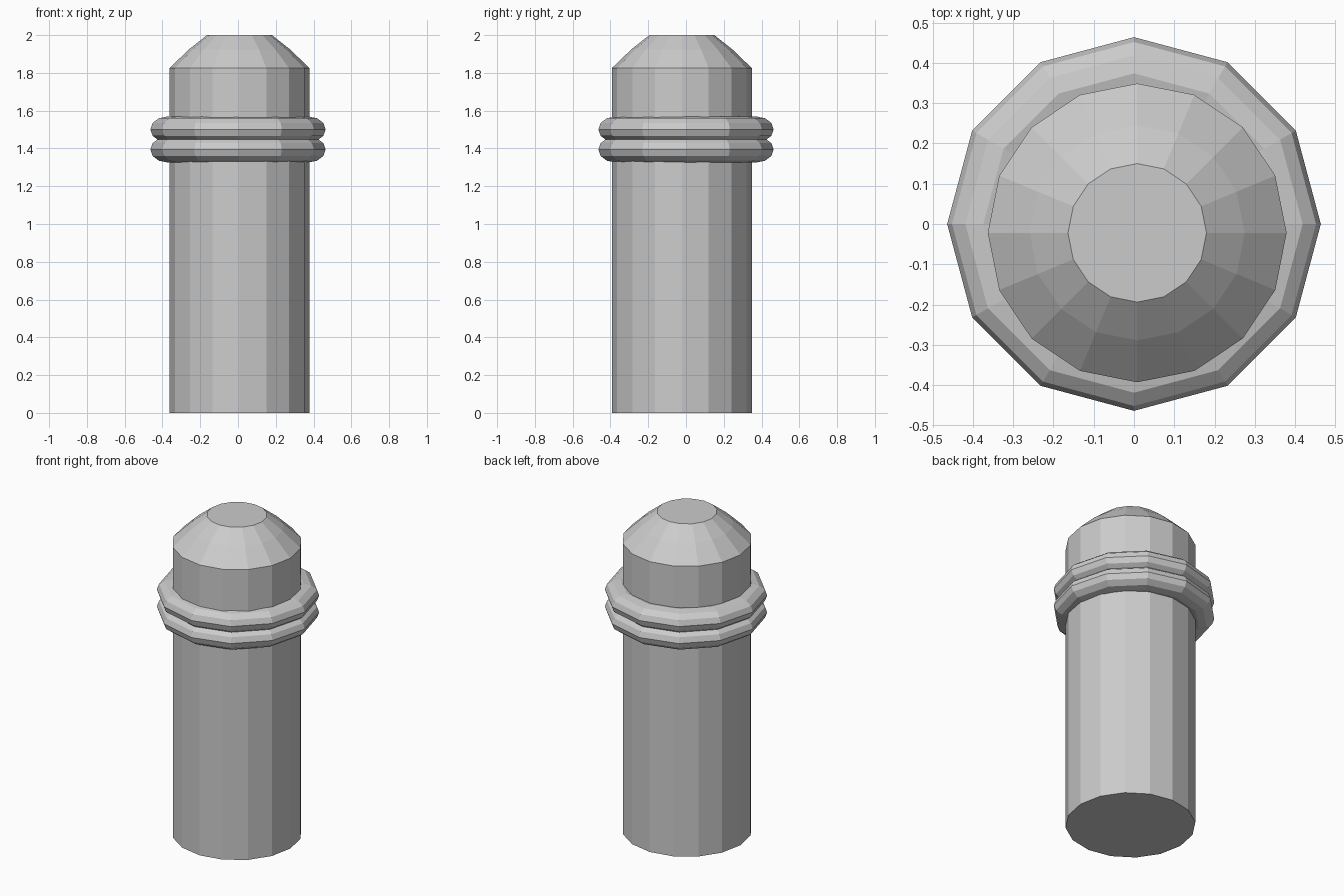
import bpy, bmesh
from math import sin, cos, pi

if "Cube" in bpy.data.objects:
    bpy.data.objects.remove(bpy.data.objects["Cube"])


def lathe(name, profile, sides, centre, closed=False):
    """Revolve (radius, z) points; cap the ends unless the profile is closed."""
    bm = bmesh.new()
    rings = []
    for r, z in profile:
        rings.append([bm.verts.new((centre[0] + r * cos(2 * pi * i / sides),
                                    centre[1] + r * sin(2 * pi * i / sides), z))
                      for i in range(sides)])
    pairs = list(zip(rings, rings[1:]))
    if closed:
        pairs.append((rings[-1], rings[0]))
    else:
        bm.faces.new(rings[0][::-1])
        bm.faces.new(rings[-1])
    for a, b in pairs:
        for i in range(sides):
            j = (i + 1) % sides
            bm.faces.new((a[i], a[j], b[j], b[i]))
    bmesh.ops.recalc_face_normals(bm, faces=bm.faces)
    mesh = bpy.data.meshes.new(name)
    bm.to_mesh(mesh)
    bm.free()
    obj = bpy.data.objects.new(name, mesh)
    bpy.context.collection.objects.link(obj)
    return obj


# Post with a chamfered, flat-topped cap, slightly off the collar axis
lathe("post", [(0.371, 0), (0.371, 1.825), (0.267, 1.925), (0.172, 2.0)],
      16, (0.008, -0.022))

# Two flattened collar rings around the post
for name, z in (("lower_ring", 1.394), ("upper_ring", 1.501)):
    section = [(0.374 + 0.09 * cos(k * pi / 6), z + 0.068 * sin(k * pi / 6))
               for k in range(12)]
    lathe(name, section, 12, (0, 0), closed=True)
